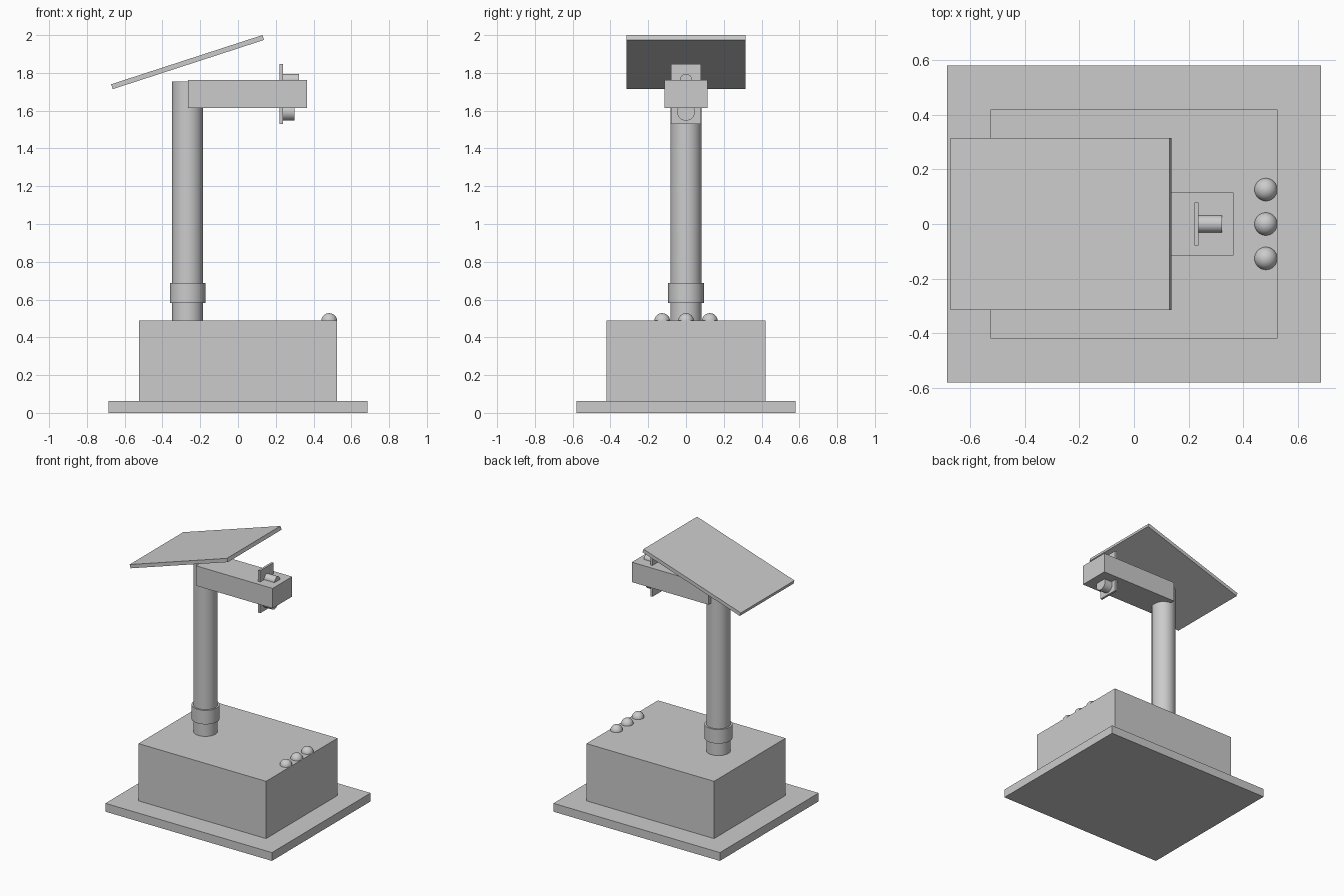
import bpy
from math import radians

cube = bpy.data.objects.get("Cube")
if cube:
    bpy.data.objects.remove(cube, do_unlink=True)

GREY = (0.6, 0.6, 0.6, 1)
grey = bpy.data.materials.new("plain_grey")
grey.use_nodes = True
grey.diffuse_color = GREY
grey.node_tree.nodes["Principled BSDF"].inputs["Base Color"].default_value = GREY


def finish(name, smooth=False):
    ob = bpy.context.object
    ob.name = name
    ob.data.materials.append(grey)
    if smooth:
        bpy.ops.object.shade_smooth_by_angle(angle=radians(35))
    return ob


def box(name, center, size, tilt=0):
    bpy.ops.mesh.primitive_cube_add(size=1, location=center)
    ob = finish(name)
    ob.scale = size
    ob.rotation_euler.y = -radians(tilt)
    return ob


def rod(name, center, radius, length, along_x=False):
    bpy.ops.mesh.primitive_cylinder_add(
        vertices=48, radius=radius, depth=length, location=center,
        rotation=(0, radians(90) if along_x else 0, 0))
    return finish(name, True)


# Base plate and housing
box("base_plate", (0, 0, 0.031), (1.37, 1.16, 0.062))
box("housing", (0, 0, 0.275), (1.05, 0.84, 0.426))

# Mast with its collar
MAST_X = -0.267
rod("mast", (MAST_X, 0, 1.12), 0.082, 1.27)
rod("mast_collar", (MAST_X, 0, 0.635), 0.094, 0.104)

# Side arm and tilted panel
box("arm", (0.05, 0, 1.689), (0.63, 0.23, 0.148))
box("panel", (MAST_X, 0, 1.857), (0.842, 0.63, 0.027), tilt=18)

# Sensor board with two barrels through the arm
box("sensor_board", (0.229, 0, 1.688), (0.016, 0.157, 0.316))
rod("upper_barrel", (0.278, 0, 1.763), 0.032, 0.09, along_x=True)
rod("lower_barrel", (0.267, 0, 1.594), 0.047, 0.066, along_x=True)

# Row of indicator domes
for name, y in (("right", -0.126), ("middle", 0), ("left", 0.126)):
    bpy.ops.mesh.primitive_uv_sphere_add(
        segments=32, ring_count=16, radius=0.042, location=(0.483, y, 0.486))
    finish(name + "_indicator", True)
